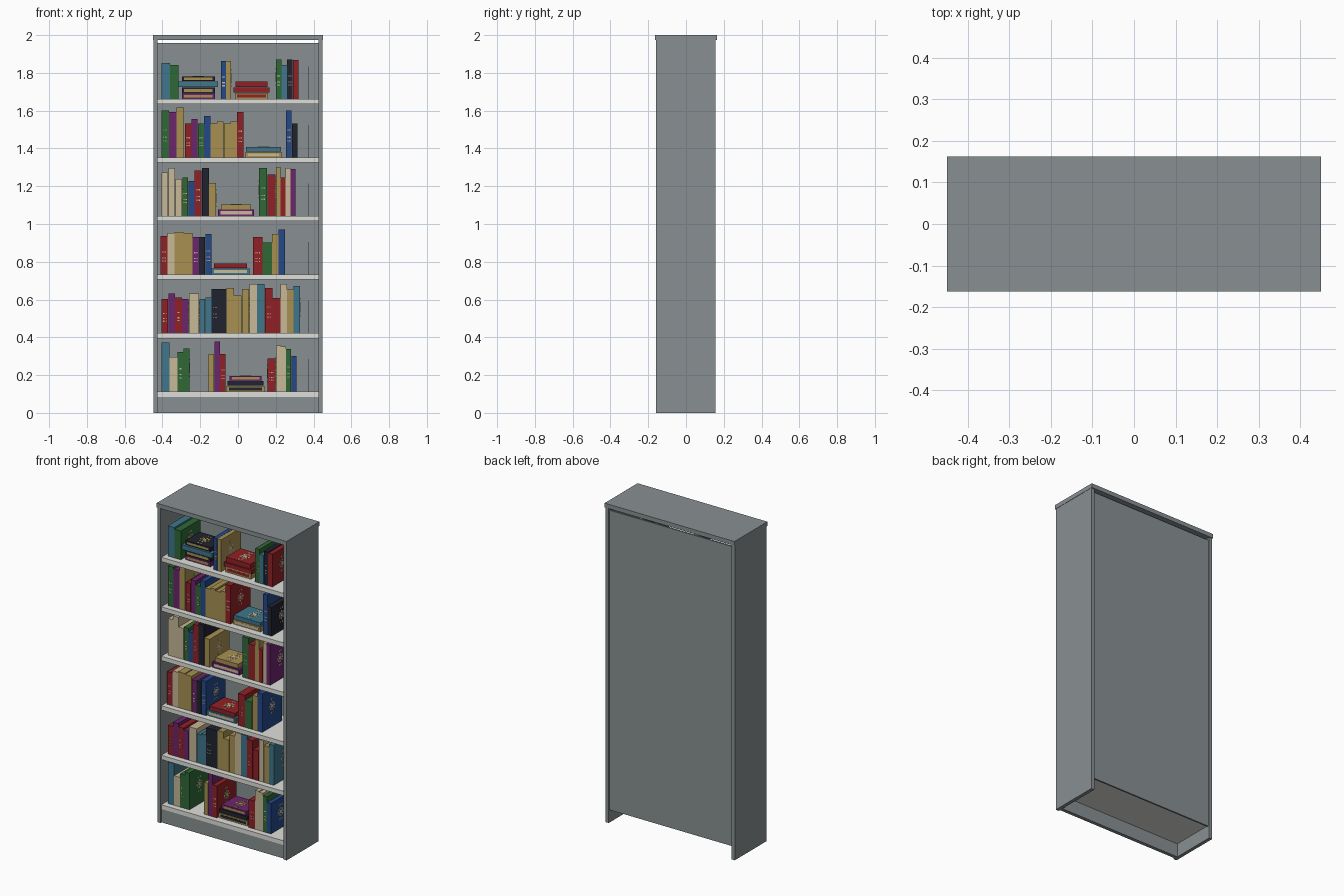
import bpy, bmesh, math
from mathutils import Vector

if "Cube" in bpy.data.objects:
    bpy.data.objects.remove(bpy.data.objects["Cube"])

# ---- the ten flat colours ----
COLOURS = {
    'case_grey':   (0.25, 0.28, 0.29), 'shelf_white': (0.74, 0.74, 0.71),
    'teal':   (0.05, 0.18, 0.26),  'green':  (0.028, 0.14, 0.037),
    'purple': (0.15, 0.018, 0.15), 'red':    (0.28, 0.015, 0.019),
    'navy_black': (0.014, 0.017, 0.028), 'blue': (0.018, 0.065, 0.25),
    'gold':   (0.39, 0.28, 0.083), 'beige':  (0.57, 0.48, 0.31),
}
MATS = {}
for name, c in COLOURS.items():
    MATS[name] = bpy.data.materials.new(name)
    MATS[name].diffuse_color = (*c, 1)
KEY = dict(T='teal', G='green', P='purple', R='red', K='navy_black',
           B='blue', Y='gold', C='beige')


def add_box(bm, x0, x1, y0, y1, z0, z1, mat=0):
    """Add one axis-aligned box to a bmesh."""
    geo = bmesh.ops.create_cube(bm, size=1)
    for v in geo['verts']:
        v.co = Vector(((x0 + x1) / 2 + v.co.x * (x1 - x0),
                       (y0 + y1) / 2 + v.co.y * (y1 - y0),
                       (z0 + z1) / 2 + v.co.z * (z1 - z0)))
        for f in v.link_faces:
            f.material_index = mat


def finish(bm, name, mats):
    me = bpy.data.meshes.new(name)
    bm.to_mesh(me)
    bm.free()
    for m in mats:
        me.materials.append(MATS[m])
    ob = bpy.data.objects.new(name, me)
    bpy.context.collection.objects.link(ob)
    return ob


def part(name, mat, *dims):
    bm = bmesh.new()
    add_box(bm, *dims)
    return finish(bm, name, [mat])


def emblem(bm, centre, u, v, n, size):
    """Rosette of thin plates on a cover: a centre tile, ring and end dots."""
    spots = [(0, 0, 0.30)]
    spots += [(math.cos(i * math.tau / 8) * 0.62, math.sin(i * math.tau / 8) * 0.62, 0.15)
              for i in range(8)]
    spots += [(s * 0.25, t * 1.25, 0.12) for s in (-1, 1) for t in (-1, 1)]
    for a, b, r in spots:
        c = centre + u * a * size + v * b * size
        h = [abs(u[k]) * r * size + abs(v[k]) * r * size + abs(n[k]) * 0.001 for k in range(3)]
        add_box(bm, c.x - h[0], c.x + h[0], c.y - h[1], c.y + h[1],
                c.z - h[2], c.z + h[2], 1)


X, Y, Z = Vector((1, 0, 0)), Vector((0, 1, 0)), Vector((0, 0, 1))
FRONT, BACK = -0.115, 0.08


def book_run(z, x0, x1, colours, heights):
    """Upright books side by side; heights in hundredths above the shelf."""
    w = (x1 - x0) / len(colours)
    for i, (k, h) in enumerate(zip(colours, heights)):
        a, b, h = x0 + i * w, x0 + (i + 1) * w - 0.001, h / 100
        bm = bmesh.new()
        add_box(bm, a, b, FRONT, BACK, z, z + h)
        # spine dots on the darker books
        if k in 'RPGKB' and i % 2 == 0:
            for row in (0.35, 0.43, 0.58):
                for t in (0.3, 0.5, 0.7):
                    cx, cz = a + (b - a) * t, z + h * row
                    add_box(bm, cx - 0.002, cx + 0.002, FRONT - 0.001, FRONT + 0.001,
                            cz - 0.003, cz + 0.003, 1)
        # emblem on the exposed outer covers
        mid_y = (FRONT + BACK) / 2
        trim = 'gold' if k == 'C' else 'beige'
        if i == len(colours) - 1:
            emblem(bm, Vector((b, mid_y, z + h * 0.55)), Y, Z, X, 0.035)
        if i == 0:
            emblem(bm, Vector((a, mid_y, z + h * 0.55)), Y, Z, X, 0.035)
        finish(bm, 'upright_book', [KEY[k], trim])


def stack(z, x0, x1, layers):
    """Flat books, bottom first: (cover, spine band or '-', thickness, inset)."""
    for i, (k, band, t, inset) in enumerate(layers):
        bm = bmesh.new()
        a, b, f = x0 + inset, x1 - inset, -0.105 + inset / 2
        add_box(bm, a, b, f, 0.045, z, z + t)
        if band != '-':
            add_box(bm, a + 0.012, b - 0.012, f - 0.001, f + 0.001,
                    z + t * 0.25, z + t * 0.75, 1)
        if i == len(layers) - 1:
            emblem(bm, Vector(((a + b) / 2, -0.03, z + t)), X, Y, Z, 0.04)
        finish(bm, 'flat_book', [KEY[k], KEY[band] if band != '-' else 'beige'])
        z += t + 0.002


# ---- case ----
for s, n in ((-1, 'left'), (1, 'right')):
    part(n + '_side', 'case_grey', *sorted((s * 0.448, s * 0.426)), -0.158, 0.157, 0, 1.974)
part('top_board', 'case_grey', -0.45, 0.45, -0.163, 0.163, 1.973, 2.0)
part('back_panel', 'case_grey', -0.426, 0.426, 0.14, 0.15, 0.08, 1.957)
part('kick_board', 'case_grey', -0.426, 0.426, -0.147, -0.125, 0, 0.086)

# ---- shelves and bookend plates ----
S = [0.112 + 0.31 * i for i in range(6)]
for z in S:
    part('shelf', 'shelf_white', -0.426, 0.426, -0.15, 0.14, z - 0.027, z)
    part('bookend', 'case_grey', 0.372, 0.376, -0.06, 0.06, z, z + 0.172)

# ---- books, shelf by shelf from the bottom ----
book_run(S[0], -.405, -.32, 'TC', [26, 18.5])
book_run(S[0], -.32, -.255, 'GG', [21, 23])
book_run(S[0], -.155, -.065, 'YPR', [20, 26.5, 20])
stack(S[0], -.06, .14, [('Y', 'K', .03, 0), ('K', '-', .024, .004), ('P', 'Y', .026, .015)])
book_run(S[0], .155, .2, 'R', [17.5])
book_run(S[0], .2, .31, 'CCGB', [24.5, 24, 22.5, 19])

book_run(S[1], -.405, -.26, 'RPRP', [18, 21, 19, 18])
book_run(S[1], -.26, -.205, 'C', [21])
book_run(S[1], -.205, -.14, 'TT', [18, 19])
book_run(S[1], -.14, .06, 'KKYYY', [23.5, 23.5, 24, 20, 23.5])
book_run(S[1], .06, .225, 'CTRR', [26, 26, 24, 18.5])
book_run(S[1], .225, .33, 'CYT', [26, 23, 25])

book_run(S[2], -.41, -.335, 'RC', [20.5, 22])
book_run(S[2], -.335, -.24, 'YY', [22.5, 22])
book_run(S[2], -.24, -.14, 'PKB', [20, 20, 21.5])
stack(S[2], -.14, .06, [('T', 'C', .032, 0), ('R', '-', .025, .012)])
book_run(S[2], .08, .18, 'RG', [20, 17])
book_run(S[2], .18, .25, 'YB', [21.5, 24])

book_run(S[3], -.405, -.295, 'CCC', [23, 25.5, 19.5])
book_run(S[3], -.295, -.23, 'GB', [20.5, 18.5])
book_run(S[3], -.23, -.115, 'RKY', [24, 25.5, 17.5])
stack(S[3], -.105, .085, [('P', 'C', .034, 0), ('Y', '-', .026, .015)])
book_run(S[3], .11, .2, 'GR', [25.5, 22])
book_run(S[3], .2, .305, 'YRCP', [26, 20.5, 25.5, 25])

book_run(S[4], -.405, -.285, 'GPY', [25, 24, 26.5])
book_run(S[4], -.28, -.145, 'RPGB', [18, 20.5, 18, 22])
book_run(S[4], -.145, .03, 'YYYYR', [18, 19, 18, 19, 24])
stack(S[4], .04, .23, [('Y', 'C', .03, 0), ('T', '-', .024, .003)])
book_run(S[4], .255, .315, 'BK', [25, 18])

book_run(S[5], -.405, -.315, 'TG', [19, 18])
stack(S[5], -.315, -.105, [('P', 'Y', .028, .018), ('K', 'Y', .03, .018),
                           ('T', '-', .03, 0), ('K', 'Y', .026, .018)])
book_run(S[5], -.09, -.035, 'BY', [20, 20])
stack(S[5], -.025, .168, [('Y', 'R', .032, .008), ('R', '-', .026, 0), ('R', '-', .03, .012)])
book_run(S[5], .2, .32, 'GTKR', [21, 18, 21, 20.5])

for m in bpy.data.materials:
    if m.users and not m.is_grease_pencil:
        m.use_nodes = True
        m.node_tree.nodes["Principled BSDF"].inputs["Base Color"].default_value = m.diffuse_color
